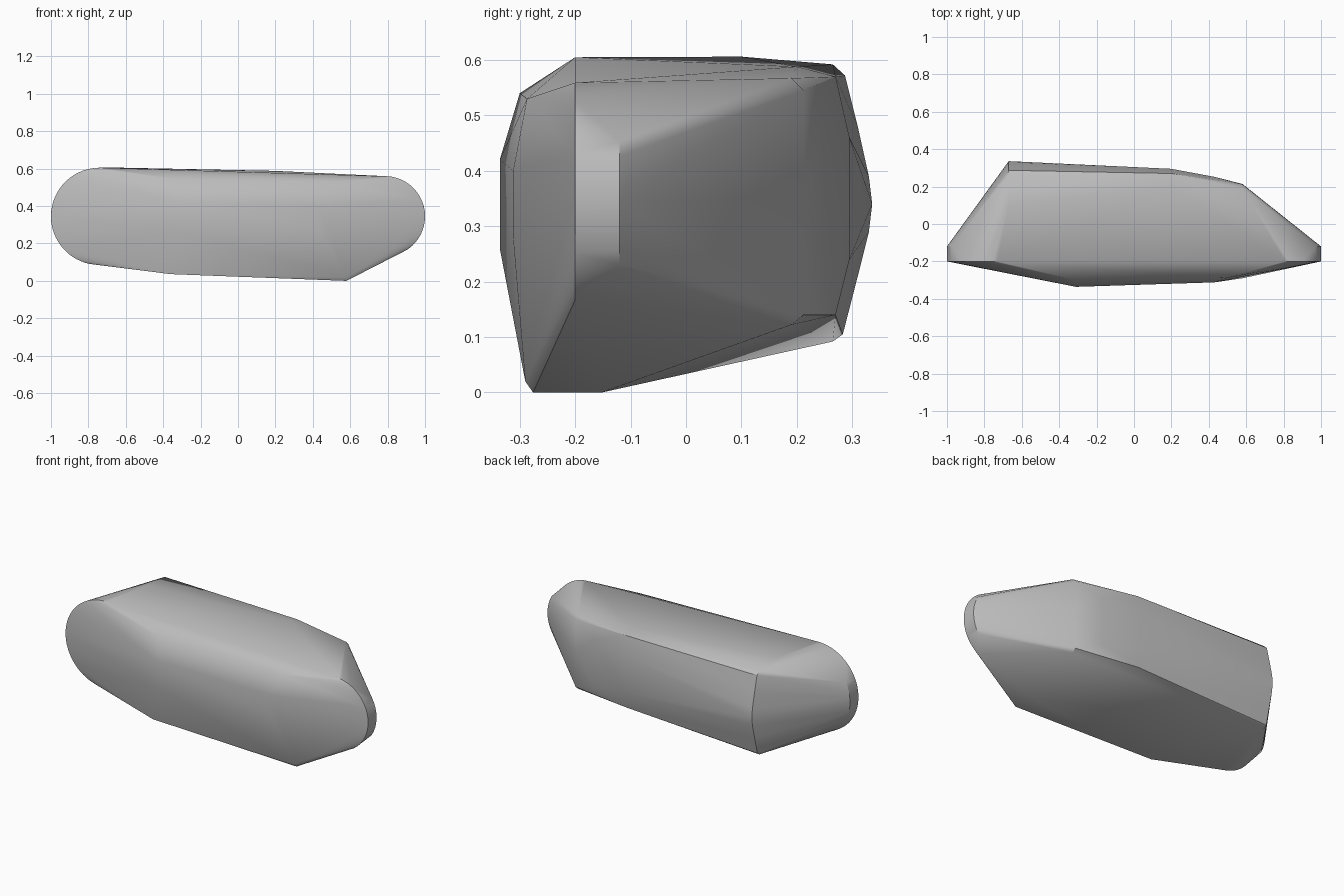
import bpy, bmesh
from math import cos, sin, radians

cube = bpy.data.objects.get("Cube")
if cube:
    bpy.data.objects.remove(cube, do_unlink=True)

# Single stone grey
grey = bpy.data.materials.new("stone_grey")
grey.use_nodes = True
colour = (0.5, 0.5, 0.5, 1)
grey.diffuse_color = colour
grey.node_tree.nodes["Principled BSDF"].inputs["Base Color"].default_value = colour

MID = 0.345


def arc(cx, y, radius, start, end, steps=20):
    """Points of an upright arc in the plane of constant y."""
    angles = [radians(start + (end - start) * i / steps) for i in range(steps + 1)]
    return [(cx + radius * cos(a), y, MID + radius * sin(a)) for a in angles]


def column(x, profile):
    """Points stacked at one x, from (y, z) pairs."""
    return [(x, y, z) for y, z in profile]


points = []
# Rounded ends: full rim, then the short rear edge of the rim
points += arc(-0.74, -0.2, 0.26, 88, 258, 32)
points += arc(0.785, -0.2, 0.215, 84, -56, 28)
points += arc(-0.74, -0.12, 0.26, 155, 205, 8)
points += arc(0.785, -0.12, 0.215, 30, -32, 8)

# Front face and lower keel
points += column(-0.31, [(-0.3, 0.54), (-0.336, 0.42), (-0.336, 0.26)])
points += column(-0.36, [(-0.289, 0.036)])
points += column(0.43, [(-0.312, 0.4), (-0.312, 0.28)])
points += column(0.5, [(-0.287, 0.53)])
points += column(0.58, [(-0.276, 0), (-0.152, 0), (-0.29, 0.02)])

# Bowed back, from the thick end to the thin end
points += column(-0.67, [(0.265, 0.092), (0.283, 0.105), (0.31, 0.21), (0.33, 0.29),
                         (0.336, 0.34), (0.33, 0.39), (0.31, 0.48), (0.287, 0.572),
                         (0.265, 0.592), (0.1, 0.606)])
points += column(0.2, [(0.27, 0.14), (0.295, 0.24), (0.295, 0.46), (0.27, 0.57), (0.2, 0.588)])
points += column(0.43, [(0.252, 0.2), (0.252, 0.48)])
points += column(0.58, [(0.19, 0.122), (0.212, 0.14), (0.214, 0.35), (0.212, 0.545), (0.19, 0.567)])

# Wrap the outline in one convex skin
bm = bmesh.new()
for p in points:
    bm.verts.new(p)
hull = bmesh.ops.convex_hull(bm, input=bm.verts[:])
loose = [v for v in bm.verts if not v.link_faces]
bmesh.ops.delete(bm, geom=loose, context="VERTS")
bmesh.ops.recalc_face_normals(bm, faces=bm.faces[:])

mesh = bpy.data.meshes.new("stone_body")
bm.to_mesh(mesh)
bm.free()
mesh.materials.append(grey)
body = bpy.data.objects.new("stone_body", mesh)
bpy.context.collection.objects.link(body)

# Soft shading with the crisp ridges kept
bpy.ops.object.select_all(action="DESELECT")
body.select_set(True)
bpy.context.view_layer.objects.active = body
bpy.ops.object.shade_smooth_by_angle(angle=radians(30))
